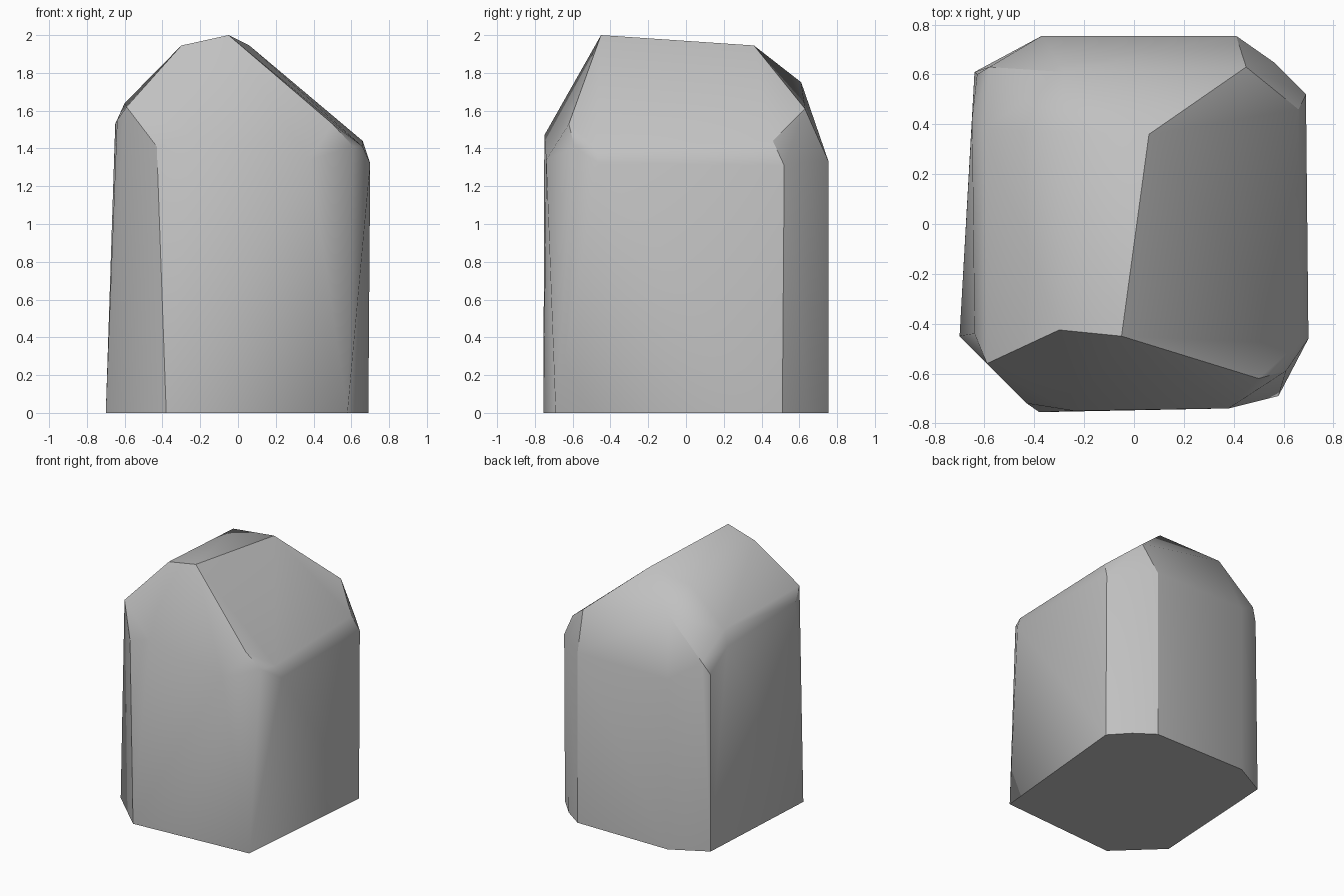
import bpy
import bmesh
import math

# Remove the default cube only
default_cube = bpy.data.objects.get("Cube")
if default_cube:
    bpy.data.objects.remove(default_cube, do_unlink=True)


def make_material(name, colour):
    material = bpy.data.materials.new(name)
    material.use_nodes = True
    material.diffuse_color = colour
    shader = next(n for n in material.node_tree.nodes if n.type == "BSDF_PRINCIPLED")
    shader.inputs["Base Color"].default_value = colour
    return material


def make_faceted_rock(name, corners, material):
    """Wrap a convex stone surface around its corner points."""
    mesh = bpy.data.meshes.new(name)
    bm = bmesh.new()
    for corner in corners:
        bm.verts.new(corner)
    hull = bmesh.ops.convex_hull(bm, input=list(bm.verts))
    spare = {v for v in hull["geom_interior"] + hull["geom_unused"]
             if isinstance(v, bmesh.types.BMVert)}
    bmesh.ops.delete(bm, geom=list(spare), context="VERTS")
    # Merge triangles that lie on one flat facet
    bmesh.ops.dissolve_limit(bm, angle_limit=math.radians(1),
                             verts=list(bm.verts), edges=list(bm.edges))
    bmesh.ops.recalc_face_normals(bm, faces=list(bm.faces))
    bm.to_mesh(mesh)
    bm.free()
    mesh.materials.append(material)
    rock = bpy.data.objects.new(name, mesh)
    bpy.context.collection.objects.link(rock)
    return rock


# Flat base outline
base = [(x, y, 0) for x, y in (
    (.58, -.69), (.69, .51), (.56, .65), (.41, .755),
    (-.37, .755), (-.64, .61), (-.7, -.45), (-.38, -.755))]

# Upper ends of the wall facets, front then right, back and left
shoulder = [
    (-.43, -.72, 1.41), (-.24, -.75, 1.47), (.38, -.74, 1.34),
    (.7, -.46, 1.32), (.69, .52, 1.31), (.56, .65, 1.33),
    (.41, .755, 1.33), (-.37, .755, 1.33),
    (-.63, .6, 1.38), (-.65, .42, 1.53), (-.64, -.44, 1.55)]

# Lower rim of the roof slopes
rim = [
    (.5, -.62, 1.53), (.61, -.59, 1.41), (.66, -.48, 1.41),
    (.66, .46, 1.44), (.45, .63, 1.61),
    (-.28, .61, 1.75), (-.58, .63, 1.47),
    (-.6, .38, 1.64), (-.59, -.56, 1.62)]

# Slanted crest
crest = [(-.05, -.45, 2), (-.3, -.425, 1.945),
         (.06, .36, 1.945), (-.3, .37, 1.9)]

stone = make_material("stone grey", (.53, .53, .53, 1))
rock = make_faceted_rock("rock", base + shoulder + rim + crest, stone)

# Soft shading across shallow bevels, crisp lines at the main breaks
bpy.ops.object.select_all(action="DESELECT")
rock.select_set(True)
bpy.context.view_layer.objects.active = rock
bpy.ops.object.shade_smooth_by_angle(angle=math.radians(30))
